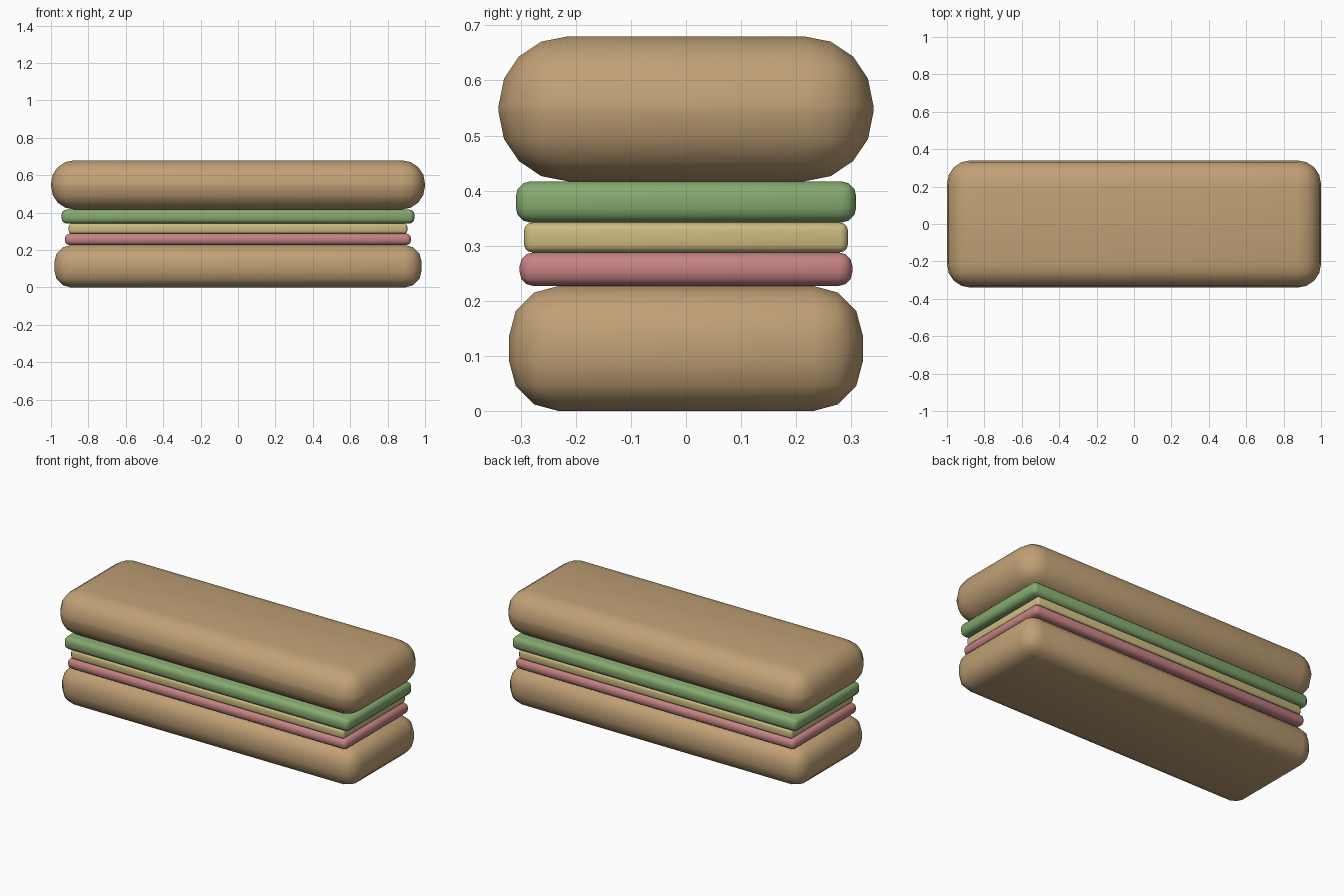
import bpy

if "Cube" in bpy.data.objects:
    bpy.data.objects.remove(bpy.data.objects["Cube"])


def material(name, rgb):
    m = bpy.data.materials.new(name)
    m.diffuse_color = (*rgb, 1.0)
    m.use_nodes = True
    m.node_tree.nodes["Principled BSDF"].inputs["Base Color"].default_value = m.diffuse_color
    return m


def rounded_slab(name, half_x, half_y, z0, z1, radius, segments, mat):
    """Box with rounded edges and corners, spanning z0 to z1."""
    bpy.ops.mesh.primitive_cube_add(size=1, location=(0, 0, (z0 + z1) / 2))
    ob = bpy.context.object
    ob.name = name
    ob.scale = (2 * half_x, 2 * half_y, z1 - z0)
    bpy.ops.object.transform_apply(location=False, rotation=False, scale=True)
    bevel = ob.modifiers.new("rounding", 'BEVEL')
    bevel.width = radius
    bevel.segments = segments
    bevel.limit_method = 'NONE'
    bpy.ops.object.modifier_apply(modifier=bevel.name)
    bpy.ops.object.shade_smooth_by_angle(angle=1.0)
    ob.data.materials.append(mat)
    return ob


bread = material("bread", (0.53, 0.355, 0.18))
ham = material("ham pink", (0.56, 0.225, 0.23))
cheese = material("cheese yellow", (0.60, 0.50, 0.22))
lettuce = material("lettuce green", (0.235, 0.40, 0.16))

# Bread halves
rounded_slab("bottom_bread", 0.982, 0.321, 0.0, 0.227, 0.09, 3, bread)
rounded_slab("top_bread", 1.0, 0.34, 0.417, 0.68, 0.125, 4, bread)

# Fillings, from the bottom up
rounded_slab("ham_slice", 0.925, 0.302, 0.227, 0.288, 0.025, 3, ham)
rounded_slab("cheese_slice", 0.905, 0.294, 0.288, 0.342, 0.015, 3, cheese)
rounded_slab("lettuce_layer", 0.943, 0.309, 0.342, 0.417, 0.027, 3, lettuce)
